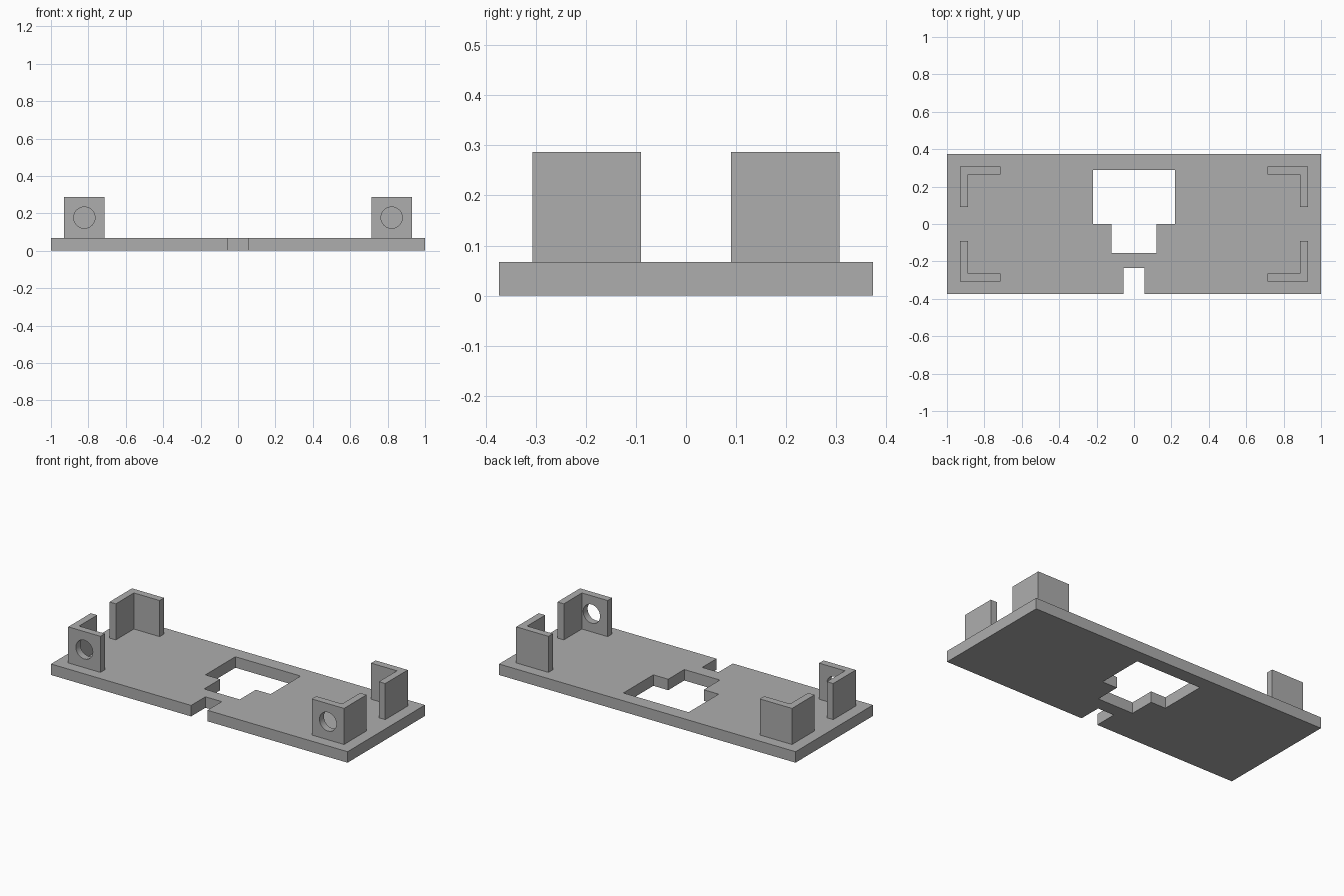
import bpy
import bmesh
from math import pi

default = bpy.data.objects.get("Cube")
if default:
    bpy.data.objects.remove(default, do_unlink=True)

GREY = (0.42, 0.42, 0.42, 1.0)
material = bpy.data.materials.new("plain grey")
material.use_nodes = True
material.diffuse_color = GREY
material.node_tree.nodes["Principled BSDF"].inputs["Base Color"].default_value = GREY

PLATE_Y, PLATE_TOP = 0.373, 0.067
BRACKET_TOP = 0.287
OUT_X, IN_X = 0.93, 0.713
OUT_Y, IN_Y = 0.307, 0.09
WALL = 0.043


def prism(name, outline, z0, z1):
    """Extrude an xy outline from z0 up to z1."""
    bm = bmesh.new()
    face = bm.faces.new([bm.verts.new((x, y, z0)) for x, y in outline])
    grown = bmesh.ops.extrude_face_region(bm, geom=[face])["geom"]
    top = [v for v in grown if isinstance(v, bmesh.types.BMVert)]
    bmesh.ops.translate(bm, verts=top, vec=(0, 0, z1 - z0))
    bmesh.ops.recalc_face_normals(bm, faces=bm.faces)
    mesh = bpy.data.meshes.new(name)
    bm.to_mesh(mesh)
    bm.free()
    mesh.materials.append(material)
    obj = bpy.data.objects.new(name, mesh)
    bpy.context.collection.objects.link(obj)
    return obj


def cut(target, cutter):
    """Subtract the cutter, then discard it."""
    cutter.hide_render = True
    mod = target.modifiers.new("cut", "BOOLEAN")
    mod.operation, mod.solver, mod.object = "DIFFERENCE", "EXACT", cutter
    bpy.context.view_layer.objects.active = target
    bpy.ops.object.modifier_apply(modifier=mod.name)
    bpy.data.objects.remove(cutter, do_unlink=True)


# Base plate with the cable notch in its front edge
half = [(0.055, -0.235), (0.055, -PLATE_Y), (1, -PLATE_Y), (1, PLATE_Y)]
plate = prism("base_plate", half + [(-x, y) for x, y in reversed(half)], 0, PLATE_TOP)

# T-shaped window through the plate
half = [(0.12, -0.155), (0.12, 0), (0.22, 0), (0.22, 0.289)]
window = prism("window_cutter", half + [(-x, y) for x, y in reversed(half)], -0.1, 0.2)
cut(plate, window)

# L-shaped corner brackets; the front pair has a round hole
corner = [(IN_X, OUT_Y), (OUT_X, OUT_Y), (OUT_X, IN_Y), (OUT_X - WALL, IN_Y),
          (OUT_X - WALL, OUT_Y - WALL), (IN_X, OUT_Y - WALL)]
for x_name, sx in (("left", 1), ("right", -1)):
    for y_name, sy in (("front", -1), ("back", 1)):
        bracket = prism(f"{y_name}_{x_name}_bracket",
                        [(sx * x, sy * y) for x, y in corner], PLATE_TOP, BRACKET_TOP)
        if y_name == "front":
            bpy.ops.mesh.primitive_cylinder_add(
                vertices=48, radius=0.057, depth=0.15, rotation=(pi / 2, 0, 0),
                location=(sx * (OUT_X + IN_X) / 2, -OUT_Y + WALL / 2,
                          (PLATE_TOP + BRACKET_TOP) / 2))
            cutter = bpy.context.object
            cutter.data.materials.append(material)
            cut(bracket, cutter)
            # Smooth the hole wall, keep its rims sharp
            bpy.ops.object.select_all(action="DESELECT")
            bracket.select_set(True)
            bpy.context.view_layer.objects.active = bracket
            bpy.ops.object.shade_smooth_by_angle(angle=pi / 6)
